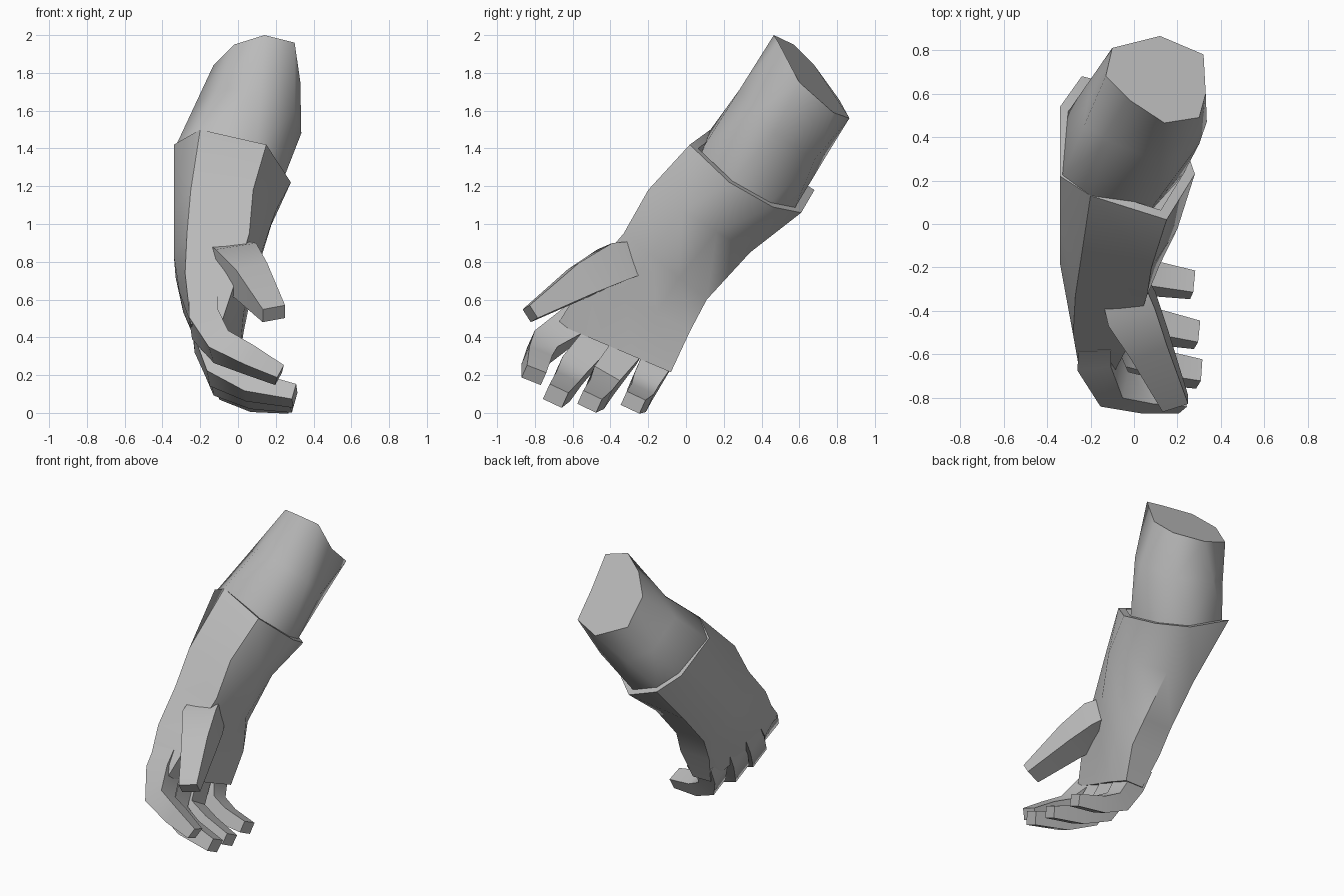
import bpy, bmesh, math
from mathutils import Vector

if "Cube" in bpy.data.objects:
    bpy.data.objects.remove(bpy.data.objects["Cube"], do_unlink=True)

grey = bpy.data.materials.new("plain_grey")
grey.diffuse_color = (0.5, 0.5, 0.5, 1)
grey.use_nodes = True
grey.node_tree.nodes["Principled BSDF"].inputs["Base Color"].default_value = (0.5, 0.5, 0.5, 1)


def loft(name, rings, angle):
    """Skin a list of equal-sized point rings and cap both ends."""
    bm = bmesh.new()
    loops = [[bm.verts.new(p) for p in ring] for ring in rings]
    n = len(loops[0])
    for r0, r1 in zip(loops, loops[1:]):
        for i in range(n):
            j = (i + 1) % n
            bm.faces.new((r0[i], r0[j], r1[j], r1[i]))
    bm.faces.new(loops[0])
    bm.faces.new(loops[-1])
    bmesh.ops.recalc_face_normals(bm, faces=bm.faces)
    mesh = bpy.data.meshes.new(name)
    bm.to_mesh(mesh)
    bm.free()
    mesh.materials.append(grey)
    obj = bpy.data.objects.new(name, mesh)
    bpy.context.collection.objects.link(obj)
    bpy.ops.object.select_all(action="DESELECT")
    obj.select_set(True)
    bpy.context.view_layer.objects.active = obj
    bpy.ops.object.shade_smooth_by_angle(angle=math.radians(angle))


def scaled(ring, factor, shift=(0, 0, 0)):
    c = sum(ring, Vector()) / len(ring)
    return [c + (p - c) * factor + Vector(shift) for p in ring]


def hand_ring(a, b, xs):
    """Section between thumb-side edge a and little-finger edge b, both (y, z)."""
    ts = (0, 0, .33, .67, 1, 1, .67, .33)
    return [Vector((x, a[0] + (b[0] - a[0]) * t, a[1] + (b[1] - a[1]) * t))
            for x, t in zip(xs, ts)]


def digit(name, stations, across):
    """Tapered square tube; each station is x, y, z, width, thickness."""
    pts = [Vector(s[:3]) for s in stations]
    rings = []
    for i, (p, s) in enumerate(zip(pts, stations)):
        t = (pts[min(i + 1, len(pts) - 1)] - pts[max(i - 1, 0)]).normalized()
        w = Vector(across)
        w = (w - t * w.dot(t)).normalized()
        u = t.cross(w)
        rings.append([p + w * (s[3] * k / 2) + u * (s[4] * m / 2)
                      for k, m in ((-1, -1), (1, -1), (1, 1), (-1, 1))])
    loft(name, rings, 48)


# Glove from cuff rim to knuckles, with a turned-in lip
cuff = [Vector(p) for p in (
    (-.20, .13, 1.50), (.15, .02, 1.42), (.28, .23, 1.22), (.20, .46, 1.09),
    (.03, .61, 1.06), (-.24, .68, 1.18), (-.34, .54, 1.27), (-.34, .22, 1.42))]
glove = [
    scaled(cuff, .82, (-.01, -.06, -.10)),
    scaled(cuff, .87),
    cuff,
    hand_ring((-.20, 1.18), (.34, .85), (-.25, .08, .20, .16, .00, -.22, -.34, -.34)),
    hand_ring((-.33, .95), (.11, .60), (-.27, .06, .12, .09, .00, -.22, -.33, -.34)),
    hand_ring((-.51, .74), (.02, .43), (-.28, .00, .01, .03, .03, -.20, -.29, -.31)),
    hand_ring((-.68, .47), (-.08, .215), (-.25, -.09, -.06, -.02, .00, -.14, -.19, -.22)),
]
loft("glove", glove, 50)

# Forearm: flush with the back of the cuff, stepped in on the palm side
top = [Vector(p) for p in (
    (-.02, .57, 1.95), (.14, .465, 2.0), (.30, .49, 1.96), (.33, .60, 1.75),
    (.32, .78, 1.59), (.12, .865, 1.56), (-.10, .81, 1.66), (-.13, .68, 1.84))]
low = scaled(cuff, .87)
low[0] = cuff[0].copy()
low[1] = Vector((.10, .10, 1.42))
low[7] = cuff[7].lerp(low[7], .3)
mid = [(a + b) / 2 for a, b in zip(low, top)]
mid[0] = mid[0] + Vector((0, .03, -.01))
mid[2].x = .30
mid[3] = Vector((.335, .47, 1.48))
mid[4].x += .04
loft("forearm", [scaled(low, .9, (-.02, -.08, -.12)), low, mid, top], 60)

# Fingers
knuckle_line = (0, .91, -.41)
digit("index_finger", [(-.18, -.52, .58, .16, .15), (-.175, -.605, .47, .17, .16),
                       (-.09, -.76, .35, .15, .14), (.06, -.79, .28, .13, .12),
                       (.22, -.805, .20, .11, .08)], knuckle_line)
digit("middle_finger", [(-.17, -.40, .49, .16, .15), (-.155, -.47, .385, .17, .16),
                        (-.10, -.605, .22, .155, .14), (.06, -.65, .14, .13, .12),
                        (.30, -.69, .09, .11, .09)], knuckle_line)
digit("ring_finger", [(-.14, -.26, .43, .16, .15), (-.125, -.325, .32, .17, .16),
                      (-.08, -.435, .17, .155, .14), (.08, -.47, .10, .13, .12),
                      (.29, -.51, .06, .11, .08)], knuckle_line)
digit("little_finger", [(-.11, -.09, .37, .15, .14), (-.095, -.165, .255, .165, .14),
                        (-.05, -.225, .14, .145, .13), (.08, -.25, .08, .13, .11),
                        (.27, -.28, .055, .11, .08)], knuckle_line)

# Thumb
digit("thumb", [(-.06, -.25, .82, .20, .17), (-.01, -.39, .785, .23, .21),
                (.07, -.55, .70, .18, .18), (.19, -.825, .525, .125, .08)], (1, .1, .05))
